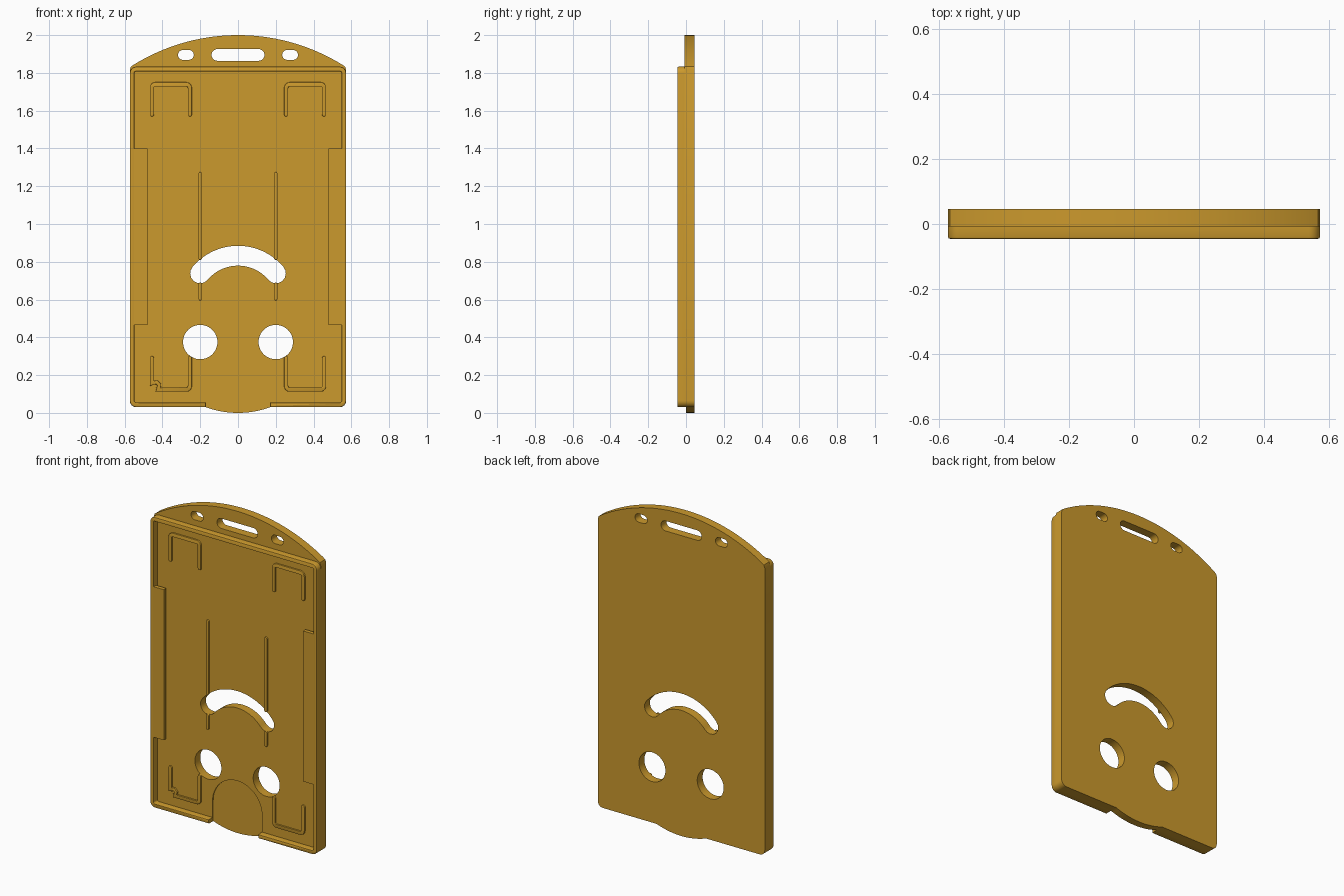
import bpy, bmesh
from math import sin, cos, asin, radians, degrees, hypot, atan2
from mathutils import Matrix

cube = bpy.data.objects.get("Cube")
if cube:
    bpy.data.objects.remove(cube)

amber = bpy.data.materials.new("amber plastic")
amber.use_nodes = True
COLOUR = (0.6, 0.32, 0.026, 1)
amber.diffuse_color = COLOUR
amber.node_tree.nodes["Principled BSDF"].inputs["Base Color"].default_value = COLOUR


def arc(cx, cz, r, start, end, n=8):
    angles = [radians(start + (end - start) * i / n) for i in range(n + 1)]
    return [(cx + r * cos(a), cz + r * sin(a)) for a in angles]


def slot(cx, cz, half, r):
    return arc(cx + half - r, cz, r, -90, 90, 12) + arc(cx - half + r, cz, r, 90, 270, 12)


def stroke(points, w):
    """Outline of a round-ended band of half width w along an open path."""
    left, right, heads = [], [], []
    for i, (x, z) in enumerate(points):
        a, b = points[max(i - 1, 0)], points[min(i + 1, len(points) - 1)]
        d = hypot(b[0] - a[0], b[1] - a[1])
        nx, nz = -(b[1] - a[1]) / d * w, (b[0] - a[0]) / d * w
        left.append((x + nx, z + nz))
        right.append((x - nx, z - nz))
        heads.append(degrees(atan2(b[1] - a[1], b[0] - a[0])))
    end_cap = arc(*points[-1], w, heads[-1] + 90, heads[-1] - 90)
    start_cap = arc(*points[0], w, heads[0] - 90, heads[0] - 270)
    return left + end_cap[1:-1] + right[::-1] + start_cap[1:-1]


def slab(name, loops, front, back, bevel=0):
    """Extrude flat outlines (the later loops are holes) between two depths."""
    curve = bpy.data.curves.new(name, "CURVE")
    curve.dimensions, curve.fill_mode = "2D", "BOTH"
    curve.extrude = (back - front) / 2
    for loop in loops:
        spline = curve.splines.new("POLY")
        spline.points.add(len(loop) - 1)
        for p, (x, z) in zip(spline.points, loop):
            p.co = (x, z, 0, 1)
        spline.use_cyclic_u = True
    helper = bpy.data.objects.new(name + " outline", curve)
    mesh = bpy.data.meshes.new_from_object(helper)
    bpy.data.objects.remove(helper)
    bpy.data.curves.remove(curve)
    mesh.name = name
    mesh.transform(Matrix.Translation((0, (front + back) / 2, 0)) @ Matrix.Rotation(radians(90), 4, "X"))
    bm = bmesh.new()
    bm.from_mesh(mesh)
    bmesh.ops.remove_doubles(bm, verts=bm.verts, dist=0.0001)
    bmesh.ops.recalc_face_normals(bm, faces=bm.faces)
    if bevel:
        rim = [e for e in bm.edges if all(v.co.y < front + 0.0005 for v in e.verts)
               and len(e.link_faces) == 2 and e.calc_face_angle() > 1]
        bmesh.ops.bevel(bm, geom=rim, offset=bevel, segments=2, profile=0.5, affect="EDGES")
    bm.to_mesh(mesh)
    bm.free()
    mesh.shade_smooth()
    mesh.set_sharp_from_angle(angle=radians(30))
    mesh.materials.clear()
    mesh.materials.append(amber)
    obj = bpy.data.objects.new(name, mesh)
    bpy.context.collection.objects.link(obj)
    return obj


FRONT, FLOOR, STEP, BACK = -0.046, -0.007, 0.0, 0.046
SIDE, CORNER, NOTCH, BASE = 0.573, 0.035, 0.17, 0.03

# Shared outlines: lower corners, domed top and all through holes
low_left = arc(-SIDE + CORNER, BASE + CORNER, CORNER, 270, 180)
low_right = arc(SIDE - CORNER, BASE + CORNER, CORNER, 0, -90)
R_TOP = 1.05
half_top = degrees(asin(0.55 / R_TOP))
dome = arc(0, 2 - R_TOP, R_TOP, 90 + half_top, 90 - half_top, 40)
dome = [(-SIDE, 1.815), (-SIDE + 0.006, 1.833)] + dome + [(SIDE - 0.006, 1.833), (SIDE, 1.815)]

R_LIP = 0.497
half_lip = degrees(asin(NOTCH / R_LIP))
lip = arc(0, R_LIP, R_LIP, 270 + half_lip, 270 - half_lip, 20)
thumb = arc(0, 0.157, NOTCH, 0, 180, 32)

R_ARCH, ARCH_Z = 0.262, 0.57
arch = stroke(arc(0, ARCH_Z, R_ARCH, 140, 40, 32), 0.0525)
holes = [slot(0, 1.895, 0.14, 0.031), arch]
for s in (-1, 1):
    holes.append(slot(s * 0.276, 1.895, 0.042, 0.026))
    holes.append(arc(s * 0.2, 0.375, 0.091, 0, 352.5, 47))

# Back plate with the thumb lip, and the floor layer notched around the thumb recess
slab("back_plate", [low_left + dome + low_right + lip] + holes, STEP, BACK)
slab("pocket_floor", [low_left + dome + low_right + [(NOTCH, BASE)] + thumb + [(-NOTCH, BASE)]] + holes,
     FLOOR, STEP)

# Raised border, open at the thumb notch
IN, r, TOP = 0.548, 0.01, 1.833
outer = low_left + arc(-SIDE + CORNER, TOP - CORNER, CORNER, 180, 90)
outer += arc(SIDE - CORNER, TOP - CORNER, CORNER, 90, 0) + low_right
inner = arc(IN - r, 0.055 + r, r, -90, 0) + arc(IN - r, 1.808 - r, r, 0, 90)
inner += arc(-IN + r, 1.808 - r, r, 90, 180) + arc(-IN + r, 0.055 + r, r, 180, 270)
slab("border_rim", [[(-NOTCH, BASE)] + outer + [(NOTCH, BASE), (NOTCH, 0.055)] + inner + [(-NOTCH, 0.055)]],
     FRONT, FLOOR + 0.003, 0.007)

# Mirrored details: retaining flanges, corner ribs and guide rails
RIB = FLOOR - 0.01
for s, side in ((1, "left"), (-1, "right")):
    flange = [(s * 0.478, 0.466), (s * 0.56, 0.466), (s * 0.56, 1.4), (s * 0.478, 1.4)]
    slab(side + "_retaining_flange", [flange], FRONT + 0.001, FRONT + 0.025)

    for z_end, z_bar, level in ((1.58, 1.74, "upper"), (0.29, 0.123, "lower")):
        up = 1 if z_bar > z_end else -1
        bend = 0.02
        path = [(s * 0.456, z_end)]
        path += arc(s * (0.456 - bend), z_bar - up * bend, bend, 90 - s * 90, up * 90 if s * up > 0 or s > 0 else
                    (90 if up > 0 else 270), 5)
        path += arc(s * (0.255 + bend), z_bar - up * bend, bend, up * 90,
                    up * 180 if s > 0 else 0, 5)
        path += [(s * 0.255, z_end)]
        slab(f"{side}_{level}_corner_rib", [stroke(path, 0.011)], RIB, FLOOR + 0.003, 0.003)

    for low, high, level in ((0.605, 0.68, "lower"), (0.82, 1.265, "upper")):
        slab(f"{side}_{level}_guide_rail", [stroke([(s * 0.2, low), (s * 0.2, high)], 0.01)],
             RIB, FLOOR + 0.003, 0.003)
